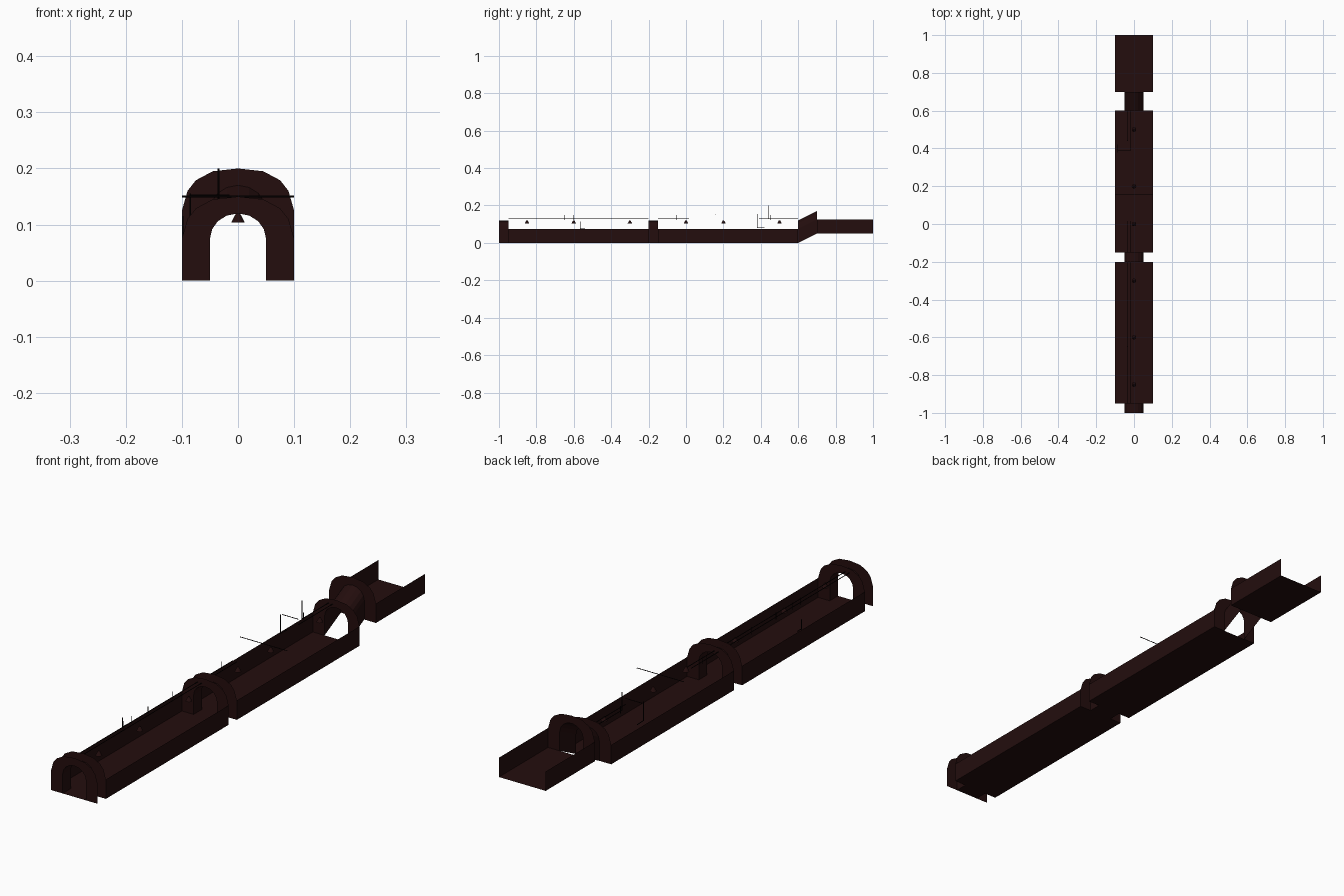
import bpy, bmesh
from mathutils import Vector

cube = bpy.data.objects.get("Cube")
if cube:
    bpy.data.objects.remove(cube, do_unlink=True)


def material(name, rgb):
    m = bpy.data.materials.new(name)
    m.use_nodes = True
    m.diffuse_color = (*rgb, 1)
    bsdf = m.node_tree.nodes["Principled BSDF"]
    bsdf.inputs["Base Color"].default_value = (*rgb, 1)
    bsdf.inputs["Roughness"].default_value = 0.9
    return m


BRICK = material("dark brick", (0.017, 0.004, 0.004))
IRON = material("black iron", (0.003, 0.001, 0.001))


def finish(name, bm, mat):
    me = bpy.data.meshes.new(name)
    bm.to_mesh(me)
    bm.free()
    me.materials.append(mat)
    ob = bpy.data.objects.new(name, me)
    bpy.context.collection.objects.link(ob)
    return ob


def loft(name, a, b, mat=BRICK):
    """Strip of quads between two matching point rows."""
    bm = bmesh.new()
    rows = [[bm.verts.new(p) for p in row] for row in (a, b)]
    for i in range(len(a) - 1):
        bm.faces.new((rows[0][i], rows[0][i + 1], rows[1][i + 1], rows[1][i]))
    return finish(name, bm, mat)


def mirrored(half):
    return half + [(-x, z) for x, z in reversed(half[:-1])]


def place(profile, y, z0=0):
    return [(x, y, z + z0) for x, z in profile]


OUTER = mirrored([(.1, 0), (.1, .075), (.09, .11), (.075, .129), (.045, .145), (0, .15)])
INNER = mirrored([(.05, 0), (.05, .075), (.046, .092), (.036, .106), (.02, .116), (0, .12)])
TROUGH = [(.1, .075), (.1, 0), (-.1, 0), (-.1, .075)]

# Open channels: floor and two low walls
for name, y0, y1, z in (("front_channel", -.95, -.2, 0),
                        ("middle_channel", -.15, .6, 0),
                        ("raised_channel", .7, 1, .05)):
    loft(name, place(TROUGH, y0, z), place(TROUGH, y1, z))

# Arched passages with a thin portal wall at each end
for name, y0, y1, z1, floor in (("entrance", -1, -.95, 0, True),
                                ("link", -.2, -.15, 0, True),
                                ("ramp", .6, .7, .05, False)):
    path = INNER + INNER[:1] if floor else INNER
    loft(name + "_passage", place(path, y0), place(path, y1, z1))
    for end, y, z in (("front", y0, 0), ("back", y1, z1)):
        loft(f"{name}_{end}_portal", place(OUTER, y, z), place(INNER, y, z))


def rod(name, p, q, r=.0015):
    """Thin six-sided rod from p to q."""
    p, q = Vector(p), Vector(q)
    bm = bmesh.new()
    bmesh.ops.create_cone(bm, cap_ends=True, segments=6, radius1=r, radius2=r,
                          depth=(q - p).length)
    ob = finish(name, bm, IRON)
    ob.location = (p + q) / 2
    ob.rotation_euler = (q - p).to_track_quat('Z', 'Y').to_euler()


# Overhead cables
for x, start in ((-.033, .44), (-.016, .39)):
    for y0, y1 in ((-.95, -.2), (-.15, .015), (start, .6)):
        rod("cable", (x, y0, .13), (x, y1, .13))

# Cable hangers
for y in (-.65, -.6, -.5, -.35, -.05, .45):
    rod("cable_hanger", (-.035, y, .122), (-.035, y, .15), .001)

# Cross bars, tall stub and bent wall pipes
rod("cross_bar", (-.1, .157, .15), (.1, .157, .15))
rod("side_bar", (-.085, .39, .152), (-.015, .39, .152))
rod("tall_stub", (-.035, .44, .13), (-.035, .44, .2), .002)
rod("rear_pipe", (-.085, .38, .082), (-.085, .38, .155))
rod("rear_pipe_foot", (-.085, .38, .082), (-.085, .42, .08))
rod("front_pipe", (-.098, -.565, .075), (-.098, -.565, .115))
rod("front_pipe_foot", (-.098, -.565, .078), (-.098, -.54, .078))

# Hanging lamp shades
for y in (-.85, -.6, -.3, 0, .2, .5):
    bm = bmesh.new()
    bmesh.ops.create_cone(bm, cap_ends=True, segments=12, radius1=.012,
                          radius2=.003, depth=.017)
    finish("lamp_shade", bm, BRICK).location = (0, y, .1125)
